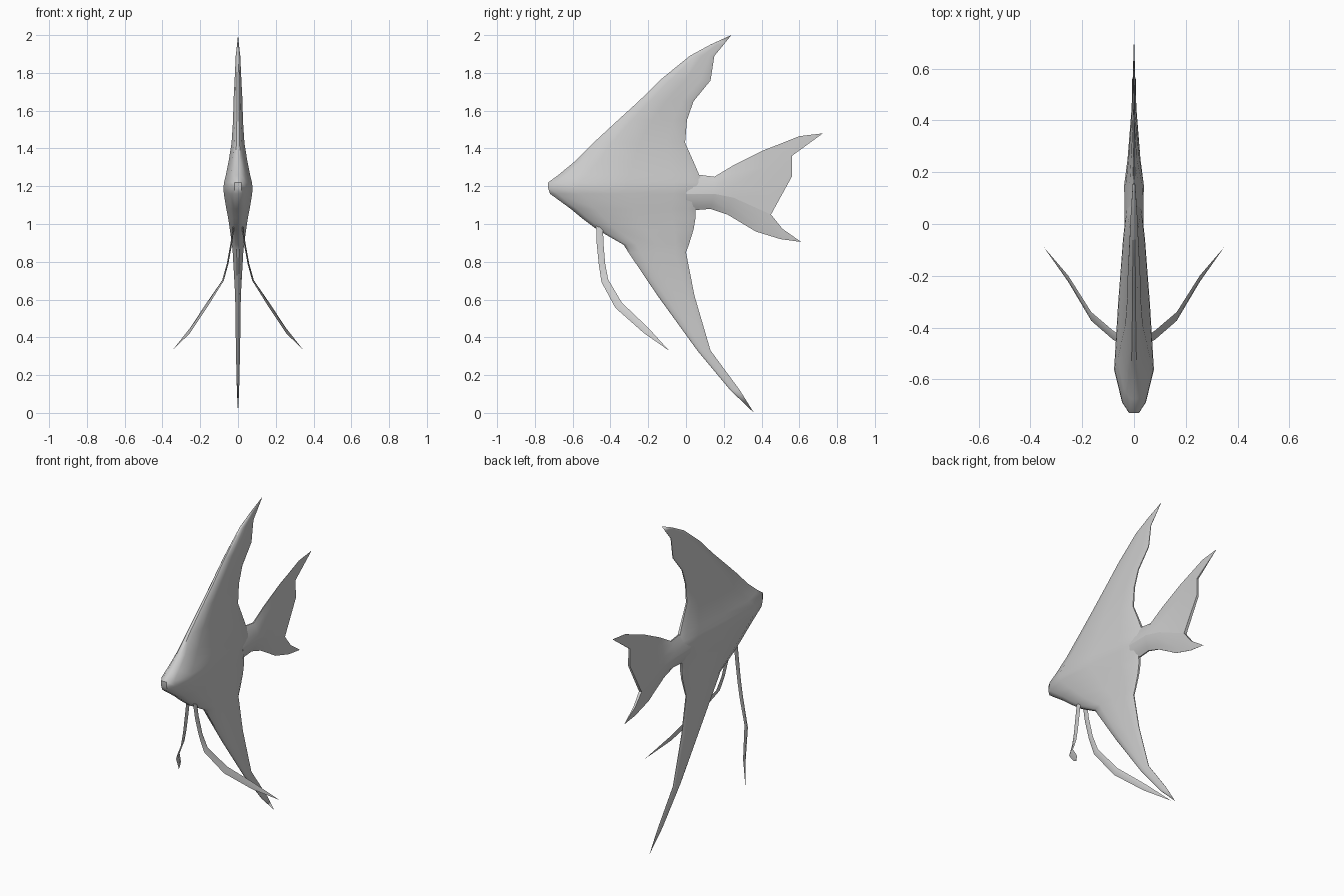
import bpy, bmesh, math
from mathutils import Vector

cube = bpy.data.objects.get("Cube")
if cube:
    bpy.data.objects.remove(cube, do_unlink=True)

grey = bpy.data.materials.new("plain_grey")
grey.use_nodes = True
grey.diffuse_color = (0.6, 0.6, 0.6, 1)
bsdf = grey.node_tree.nodes["Principled BSDF"]
bsdf.inputs["Base Color"].default_value = (0.6, 0.6, 0.6, 1)
bsdf.inputs["Roughness"].default_value = 0.6


def loft(name, rings):
    """Skin closed rings of equal length and cap both ends."""
    bm = bmesh.new()
    loops = [[bm.verts.new(p) for p in ring] for ring in rings]
    n = len(loops[0])
    for a, b in zip(loops, loops[1:]):
        for i in range(n):
            j = (i + 1) % n
            bm.faces.new((a[i], a[j], b[j], b[i]))
    bm.faces.new(loops[0])
    bm.faces.new(loops[-1])
    bmesh.ops.remove_doubles(bm, verts=bm.verts, dist=0.0005)
    bmesh.ops.recalc_face_normals(bm, faces=bm.faces)
    mesh = bpy.data.meshes.new(name)
    bm.to_mesh(mesh)
    bm.free()
    mesh.materials.append(grey)
    ob = bpy.data.objects.new(name, mesh)
    bpy.context.collection.objects.link(ob)
    bpy.ops.object.select_all(action="DESELECT")
    ob.select_set(True)
    bpy.context.view_layer.objects.active = ob
    bpy.ops.object.shade_smooth_by_angle(angle=math.radians(50))
    return ob


def blade(start, end, width, profile):
    """Flat ring from start to end (y, z), its half width following the profile."""
    a, b = Vector((0, *start)), Vector((0, *end))
    side = [a.lerp(b, t) + Vector((width * f, 0, 0)) for t, f in profile]
    return side + [Vector((-p.x, p.y, p.z)) for p in reversed(side)]


# Body with dorsal and ventral fins: height, front edge, back edge, half width
body_profile = [(0, .25), (.05, .6), (.2, 1), (.5, .8), (.8, .55), (.94, .38), (1, .12)]
body_rows = [
    (2.0, .24, .24, 0), (1.95, .13, .2, .005), (1.89, .02, .15, .012),
    (1.76, -.14, .13, .018), (1.65, -.25, .04, .024), (1.55, -.36, .005, .026),
    (1.43, -.49, -.005, .034), (1.33, -.59, .04, .05), (1.26, -.675, .07, .064),
    (1.22, -.73, .1, .074), (1.19, -.73, .11, .077), (1.16, -.72, .1, .075),
    (1.08, -.61, .05, .062), (1.03, -.55, .05, .052), (.97, -.47, .04, .043),
    (.89, -.33, .015, .032), (.85, -.305, 0, .028), (.62, -.15, .045, .015),
    (.33, .06, .13, .011), (.12, .235, .285, .006), (0, .36, .36, 0)]
loft("body", [blade((f, z), (b, z), w, body_profile) for z, f, b, w in body_rows])

# Tail lobes: inner edge, outer edge, half width
tail_profile = [(0, 1), (.35, .85), (.75, .45), (1, .1)]
root = [((.0, 1.16), .036), ((.15, 1.16), .038), ((.25, 1.14), .025), ((.45, 1.05), .009)]
upper_outer = [(.0, 1.27), (.15, 1.25), (.25, 1.31), (.41, 1.39)]
lower_outer = [(.0, 1.07), (.13, 1.08), (.22, 1.05), (.37, .96)]
upper_tip = [((.56, 1.25), (.5, 1.425), .007), ((.56, 1.36), (.6, 1.465), .005),
             ((.725, 1.48), (.725, 1.48), 0)]
lower_tip = [((.51, .975), (.5, .92), .006), ((.61, .905), (.61, .905), 0)]
for name, outer, tip in (("upper_tail_lobe", upper_outer, upper_tip),
                         ("lower_tail_lobe", lower_outer, lower_tip)):
    rows = [(p, q, w) for (p, w), q in zip(root, outer)] + tip
    loft(name, [blade(p, q, w, tail_profile) for p, q, w in rows])

# Trailing pelvic feelers: x, y, z and half depth
feeler = [(.022, -.458, 1.0, .018), (.035, -.455, .9, .018), (.055, -.445, .79, .017),
          (.08, -.43, .7, .019), (.165, -.357, .57, .022), (.255, -.21, .435, .018),
          (.348, -.09, .33, 0)]
for name, s in (("left_feeler", 1), ("right_feeler", -1)):
    rings = []
    for i, (x, y, z, d) in enumerate(feeler):
        p = Vector(feeler[max(i - 1, 0)][:3])
        q = Vector(feeler[min(i + 1, len(feeler) - 1)][:3])
        # The wide direction lies in the side plane, across the path
        across = Vector((0, -(q.z - p.z), q.y - p.y)).normalized() * d
        thin = Vector((d * .25, 0, 0))
        c = Vector((x, y, z))
        ring = [c + across, c + thin, c - across, c - thin]
        rings.append([Vector((s * v.x, v.y, v.z)) for v in ring])
    loft(name, rings)
